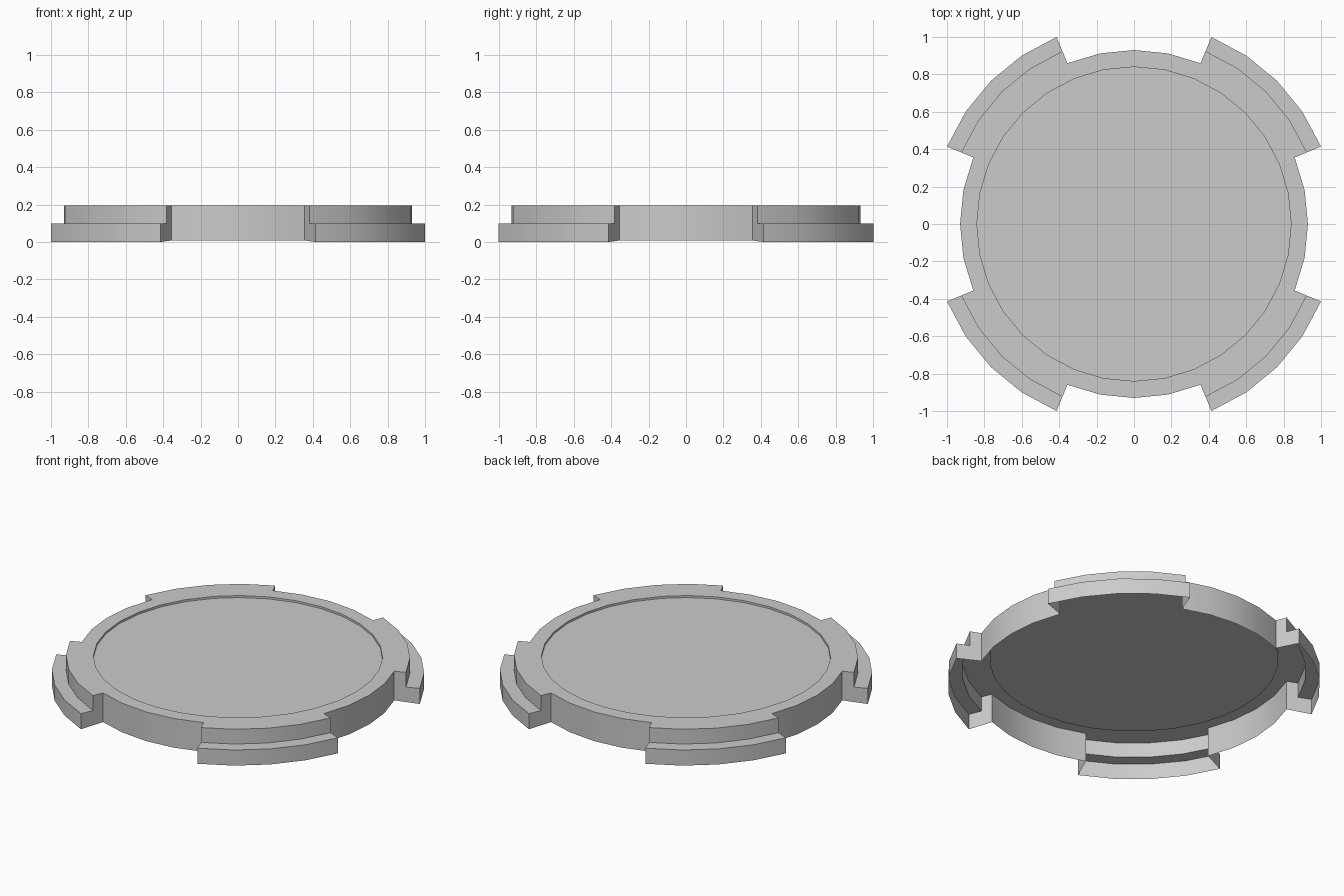
import bpy
import bmesh
from math import cos, sin, radians

cube = bpy.data.objects.get("Cube")
if cube:
    bpy.data.objects.remove(cube, do_unlink=True)

SEGMENTS = 32
STEP = 360 / SEGMENTS
PANEL_R, WALL_R, UPPER_R, LEDGE_R = 0.84, 0.93, 1.0, 1.082
TOP, PANEL_Z, LEDGE_Z, WALL_BOTTOM = 0.195, 0.182, 0.1, 0.008

# Radius and height profiles, from the sunken panel outwards
rim = [(PANEL_R, PANEL_Z), (PANEL_R, TOP), (WALL_R, TOP)]
notch_profile = rim + [(WALL_R, WALL_BOTTOM)]
tab_steps = [(WALL_R, TOP), (UPPER_R, TOP), (UPPER_R, LEDGE_Z),
             (LEDGE_R, LEDGE_Z), (LEDGE_R, 0)]
tab_profile = rim + tab_steps[1:]
tab_end = tab_steps + [(WALL_R, WALL_BOTTOM)]

grey = bpy.data.materials.new("plain grey")
grey.use_nodes = True
colour = (0.6, 0.6, 0.6, 1)
grey.diffuse_color = colour
grey.node_tree.nodes["Principled BSDF"].inputs["Base Color"].default_value = colour


def point(angle, radius, z):
    a = radians(angle)
    return (radius * cos(a), radius * sin(a), z)


def is_tab(i):
    # Four tabs lie on the diagonals, each an eighth of the circle
    return 22.5 < (i + 0.5) * STEP % 90 < 67.5


bm = bmesh.new()


def add_face(points):
    return bm.faces.new([bm.verts.new(p) for p in points])


for i in range(SEGMENTS):
    a, b = i * STEP, (i + 1) * STEP
    # Rim, walls and ledges of this segment
    profile = tab_profile if is_tab(i) else notch_profile
    for p, q in zip(profile, profile[1:]):
        add_face([point(a, *p), point(a, *q), point(b, *q), point(b, *p)])
    # Radial end wall where a tab begins or ends
    if is_tab(i) != is_tab(i - 1):
        outline = [point(a, *p) for p in tab_end]
        add_face(outline[::-1] if is_tab(i) else outline)

# Sunken panel
add_face([point(i * STEP, PANEL_R, PANEL_Z) for i in range(SEGMENTS)])

bmesh.ops.remove_doubles(bm, verts=bm.verts, dist=0.0005)
bmesh.ops.recalc_face_normals(bm, faces=bm.faces)
# The panel must face up on this open shell
panel = max(bm.faces, key=lambda f: f.calc_area())
if panel.normal.z < 0:
    bmesh.ops.reverse_faces(bm, faces=bm.faces)

mesh = bpy.data.meshes.new("tabbed_lid")
bm.to_mesh(mesh)
bm.free()
mesh.materials.append(grey)
lid = bpy.data.objects.new("tabbed_lid", mesh)
bpy.context.collection.objects.link(lid)

# Smooth the round walls, keep the steps crisp
bpy.ops.object.select_all(action="DESELECT")
lid.select_set(True)
bpy.context.view_layer.objects.active = lid
bpy.ops.object.shade_smooth_by_angle(angle=radians(30))
